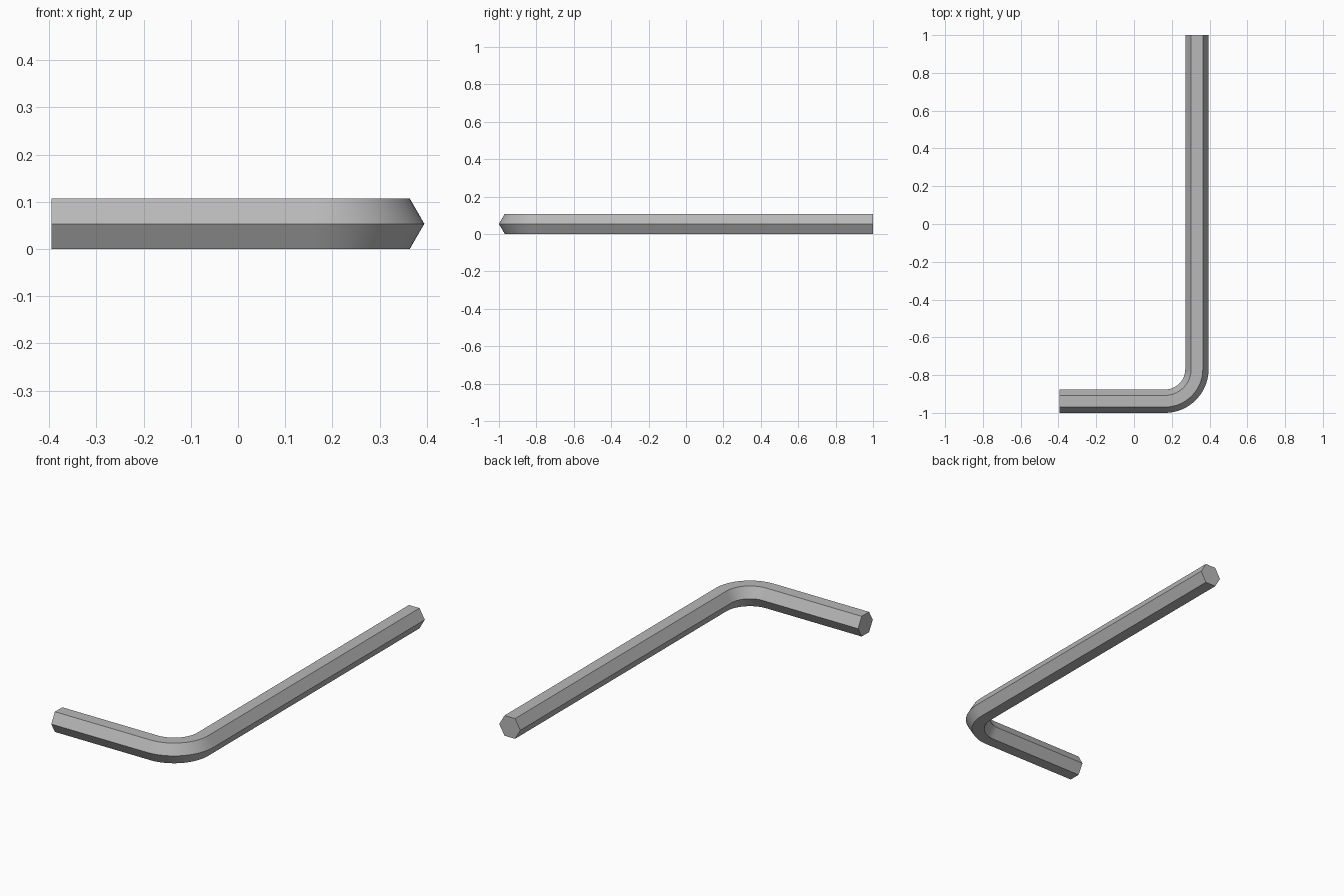
import bpy
import bmesh
from math import sin, cos, pi, sqrt

cube = bpy.data.objects.get("Cube")
if cube:
    bpy.data.objects.remove(cube, do_unlink=True)

CORNER = 0.0618                    # hexagon centre to corner
HALF = CORNER * sqrt(3) / 2        # hexagon centre to flat
END_X, END_Y = 0.395, 1.0
BEND = 0.17                        # centre-line bend radius
STEPS = 24

# Steel colour
steel = bpy.data.materials.new("steel_grey")
steel.use_nodes = True
colour = (0.48, 0.48, 0.48, 1)
steel.diffuse_color = colour
steel.node_tree.nodes["Principled BSDF"].inputs["Base Color"].default_value = colour

# Centre line: short arm, round bend, long arm, as (x, y, heading)
cx = END_X - CORNER - BEND
cy = -END_Y + CORNER + BEND
path = [(-END_X, cy - BEND, 0)]
for i in range(STEPS + 1):
    a = pi / 2 * i / STEPS
    path.append((cx + BEND * sin(a), cy - BEND * cos(a), a))
path.append((cx + BEND, END_Y, pi / 2))

# Sweep the hexagon, corners pointing sideways, along the centre line
bm = bmesh.new()
rings = []
for x, y, a in path:
    ring = []
    for k in range(6):
        side, up = CORNER * cos(k * pi / 3), CORNER * sin(k * pi / 3)
        ring.append(bm.verts.new((x + side * sin(a), y - side * cos(a), HALF + up)))
    rings.append(ring)
for r, s in zip(rings, rings[1:]):
    for k in range(6):
        n = (k + 1) % 6
        bm.faces.new((r[k], r[n], s[n], s[k]))
bm.faces.new(rings[0])
bm.faces.new(rings[-1])
bmesh.ops.recalc_face_normals(bm, faces=bm.faces)

mesh = bpy.data.meshes.new("hex_key")
bm.to_mesh(mesh)
bm.free()
mesh.materials.append(steel)
key = bpy.data.objects.new("hex_key", mesh)
bpy.context.collection.objects.link(key)

# Smooth bend, crisp hexagon edges
bpy.ops.object.select_all(action='DESELECT')
key.select_set(True)
bpy.context.view_layer.objects.active = key
bpy.ops.object.shade_smooth_by_angle(angle=pi / 6)
